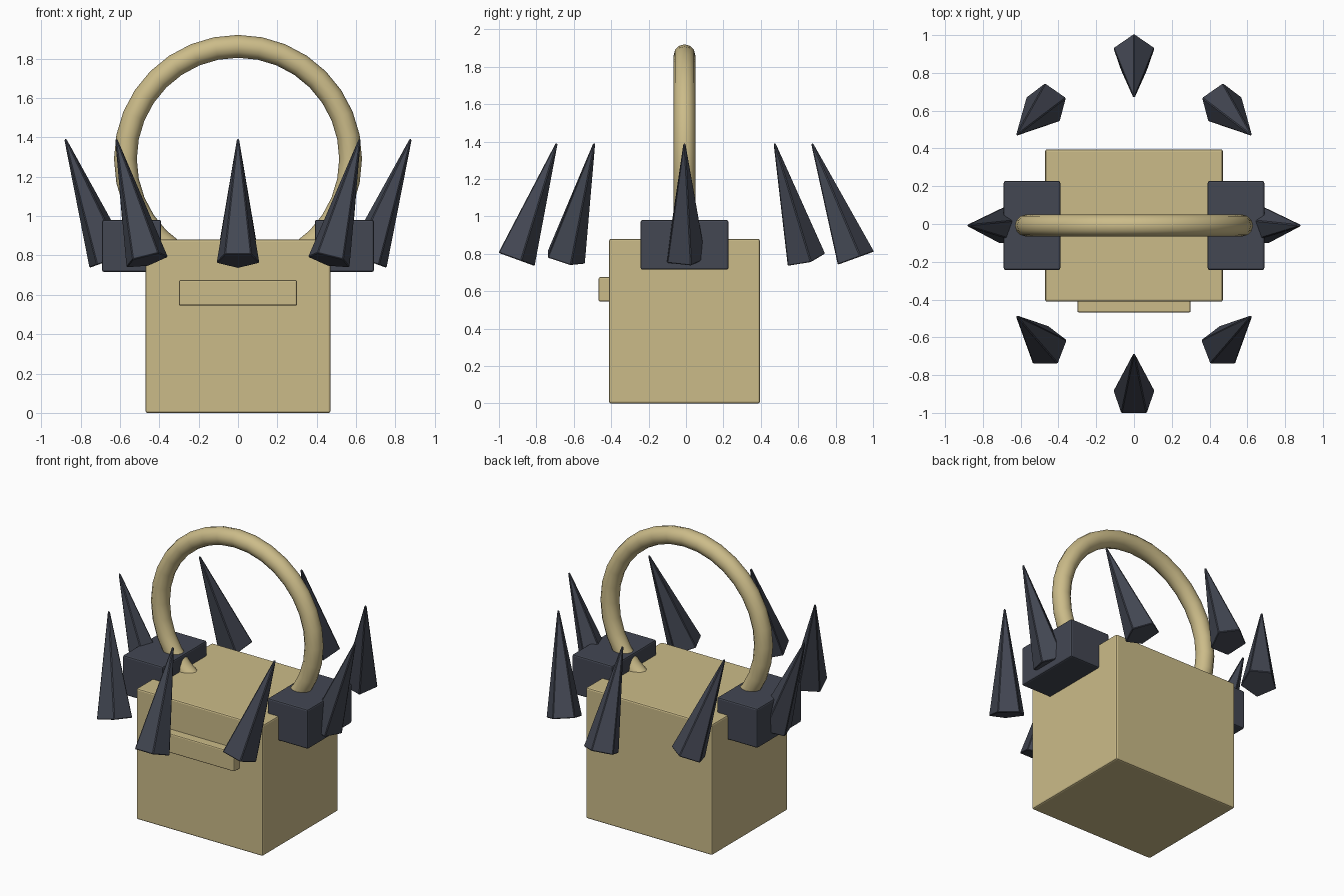
import bpy
from math import sin, cos, pi, radians

if "Cube" in bpy.data.objects:
    bpy.data.objects.remove(bpy.data.objects["Cube"], do_unlink=True)

MID_Y = -0.008  # shared centre line of all parts


def material(name, rgb):
    mat = bpy.data.materials.new(name)
    mat.use_nodes = True
    mat.diffuse_color = (*rgb, 1)
    mat.node_tree.nodes["Principled BSDF"].inputs["Base Color"].default_value = (*rgb, 1)
    return mat


TAN = material("warm tan", (0.60, 0.50, 0.25))
SLATE = material("dark slate", (0.056, 0.063, 0.086))


def finish(name, mat, bevel=0.0, segments=2):
    obj = bpy.context.object
    obj.name = obj.data.name = name
    obj.data.materials.append(mat)
    if bevel:
        mod = obj.modifiers.new("soft edges", "BEVEL")
        mod.width = bevel
        mod.segments = segments
        mod.limit_method = "ANGLE"
    return obj


def box(name, mat, centre, size, bevel):
    bpy.ops.mesh.primitive_cube_add(size=1, location=centre)
    obj = bpy.context.object
    obj.scale = size
    bpy.ops.object.transform_apply(location=False, rotation=False, scale=True)
    return finish(name, mat, bevel)


# Main body and the raised bar on its front
box("body", TAN, (0, MID_Y, 0.44), (0.94, 0.806, 0.88), 0.01)
box("front_bar", TAN, (0, -0.43, 0.61), (0.60, 0.075, 0.13), 0.008)

# Shoulder blocks gripping the handle
for side, label in ((1, "left"), (-1, "right")):
    box(label + "_block", SLATE, (side * 0.54, MID_Y, 0.848), (0.30, 0.47, 0.265), 0.01)

# Ring handle, sunk into the body
bpy.ops.mesh.primitive_torus_add(
    major_segments=32, minor_segments=12, major_radius=0.572, minor_radius=0.058,
    location=(0, MID_Y, 1.29), rotation=(pi / 2, 0, 0))
finish("ring_handle", TAN)
bpy.ops.object.shade_smooth()

# Eight floating spikes, tilted by their place in the circle
TILT = radians(20)
for i in range(8):
    a = i * pi / 4
    bpy.ops.mesh.primitive_cone_add(
        vertices=5, radius1=0.115, radius2=0.007, depth=0.656,
        location=(0.765 * cos(a), MID_Y + 0.795 * sin(a), 1.082),
        rotation=(TILT * sin(a), TILT * cos(a), 0))
    finish(f"spike_{i + 1}", SLATE, 0.006, 1)
